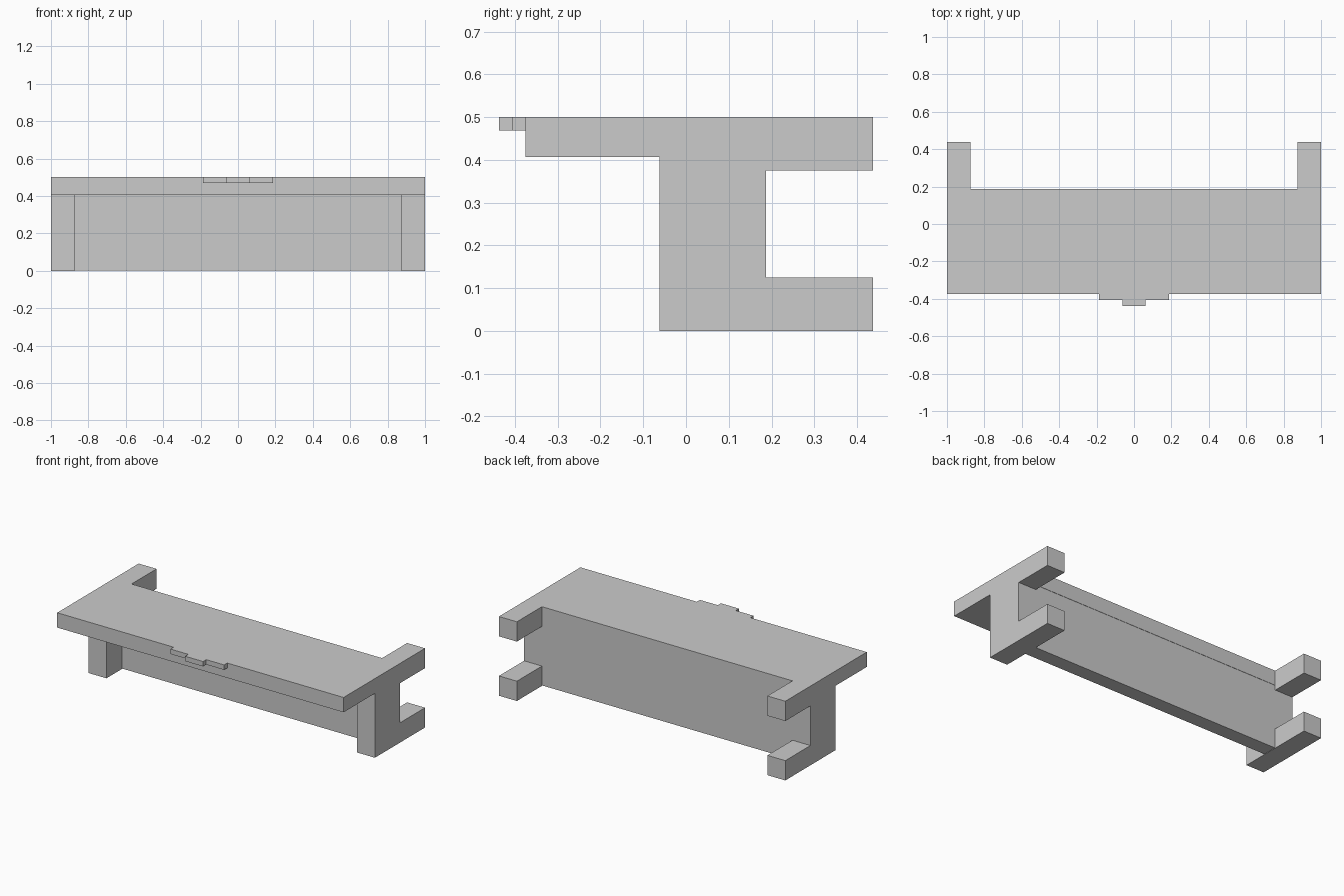
import bpy, bmesh
from mathutils import Vector

if "Cube" in bpy.data.objects:
    bpy.data.objects.remove(bpy.data.objects["Cube"])


def prism(name, profile, to_point, direction):
    """Extrude a flat profile into a closed flat-shaded solid."""
    bm = bmesh.new()
    face = bm.faces.new([bm.verts.new(to_point(a, b)) for a, b in profile])
    geom = bmesh.ops.extrude_face_region(bm, geom=[face])["geom"]
    verts = [g for g in geom if isinstance(g, bmesh.types.BMVert)]
    bmesh.ops.translate(bm, verts=verts, vec=Vector(direction))
    bmesh.ops.recalc_face_normals(bm, faces=bm.faces)
    mesh = bpy.data.meshes.new(name)
    bm.to_mesh(mesh)
    bm.free()
    obj = bpy.data.objects.new(name, mesh)
    bpy.context.collection.objects.link(obj)
    return obj


def box(name, x, y, z):
    corners = [(x[0], y[0]), (x[1], y[0]), (x[1], y[1]), (x[0], y[1])]
    return prism(name, corners, lambda a, b: (a, b, z[0]), (0, 0, z[1] - z[0]))


BACK = 0.1875          # rear of the top and posts
UNDER = 0.40625        # underside of the top
INNER = 0.875          # inner side of the end frames

# Flat top, overhanging at the front
box("top_slab", (-1, 1), (-0.375, BACK), (UNDER, 0.5))

# Upright panel between the end frames, inset a hair
box("back_panel", (-INNER, INNER), (0.09375, BACK - 0.002), (0.002, UNDER))

# End frames: post with foot and upper arm reaching backwards
frame = [(-0.0625, 0), (0.4375, 0), (0.4375, 0.125), (BACK, 0.125),
         (BACK, 0.375), (0.4375, 0.375), (0.4375, 0.5), (BACK, 0.5),
         (BACK, UNDER), (-0.0625, UNDER)]
for side, start in (("left", -1), ("right", INNER)):
    prism(side + "_end_frame", frame,
          lambda a, b, s=start: (s, a, b), (1 - INNER, 0, 0))

# Stepped lip on the middle of the front edge
half = [(0.0625, -0.4375), (0.0625, -0.40625), (0.1875, -0.40625), (0.1875, -0.375)]
lip = half + [(-x, y) for x, y in reversed(half)]
prism("front_lip", lip, lambda a, b: (a, b, 0.46875), (0, 0, 0.03125))
